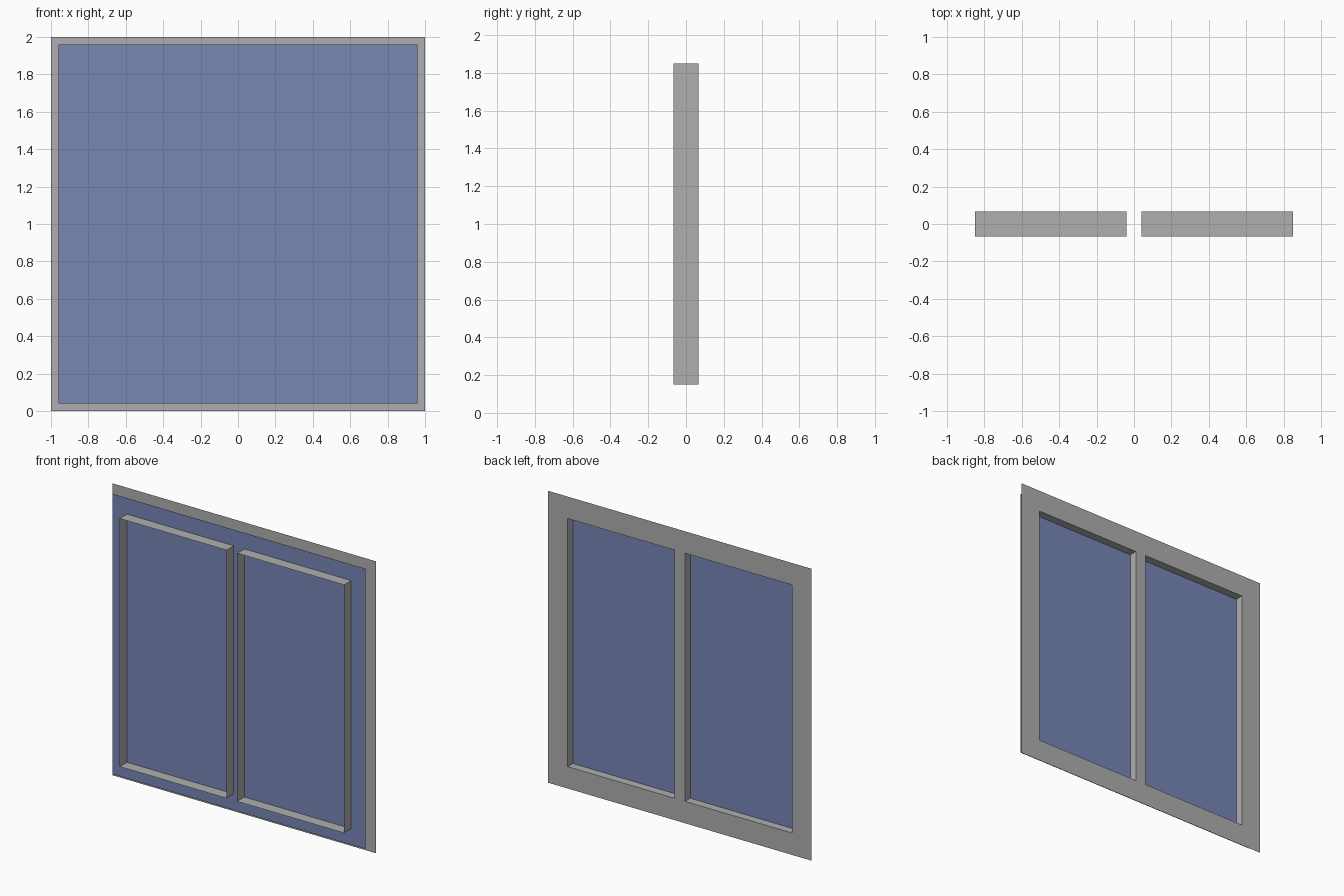
import bpy, bmesh

if "Cube" in bpy.data.objects:
    bpy.data.objects.remove(bpy.data.objects["Cube"])

BACK, FRONT, PANE = 0.067, -0.067, 0.011
XS = (-1.0, -0.85, -0.04, 0.04, 0.85, 1.0)
ZS = (0.0, 0.15, 1.85, 2.0)
OPENINGS = {(1, 1), (3, 1)}


def add_object(name, bm, color):
    mesh = bpy.data.meshes.new(name)
    bm.to_mesh(mesh)
    bm.free()
    obj = bpy.data.objects.new(name, mesh)
    bpy.context.collection.objects.link(obj)
    mat = bpy.data.materials.new(name + "_material")
    mat.diffuse_color = (*color, 1.0)
    mat.use_nodes = True
    mat.node_tree.nodes["Principled BSDF"].inputs["Base Color"].default_value = mat.diffuse_color
    mesh.materials.append(mat)
    return obj


# Thin back frame with two openings, each lined by a forward-reaching sleeve
bm = bmesh.new()
grid = [[bm.verts.new((x, BACK, z)) for z in ZS] for x in XS]
for i in range(len(XS) - 1):
    for j in range(len(ZS) - 1):
        if (i, j) not in OPENINGS:
            bm.faces.new((grid[i][j], grid[i][j + 1],
                          grid[i + 1][j + 1], grid[i + 1][j]))
rim = [e for e in bm.edges if e.is_boundary and
       all(abs(v.co.x) < 0.9 and 0.1 < v.co.z < 1.9 for v in e.verts)]
ext = bmesh.ops.extrude_edge_only(bm, edges=rim)
for v in ext["geom"]:
    if isinstance(v, bmesh.types.BMVert):
        v.co.y = FRONT
bmesh.ops.recalc_face_normals(bm, faces=bm.faces)
# The frame sheet looks towards the back
bm.faces.ensure_lookup_table()
if bm.faces[0].normal.y < 0:
    bmesh.ops.reverse_faces(bm, faces=bm.faces)
add_object("window_frame", bm, (0.43, 0.43, 0.43))

# Single glass sheet crossing both sleeves
bm = bmesh.new()
corners = ((-0.96, 0.04), (0.96, 0.04), (0.96, 1.96), (-0.96, 1.96))
bm.faces.new([bm.verts.new((x, PANE, z)) for x, z in corners])
add_object("glass_pane", bm, (0.185, 0.24, 0.46))
